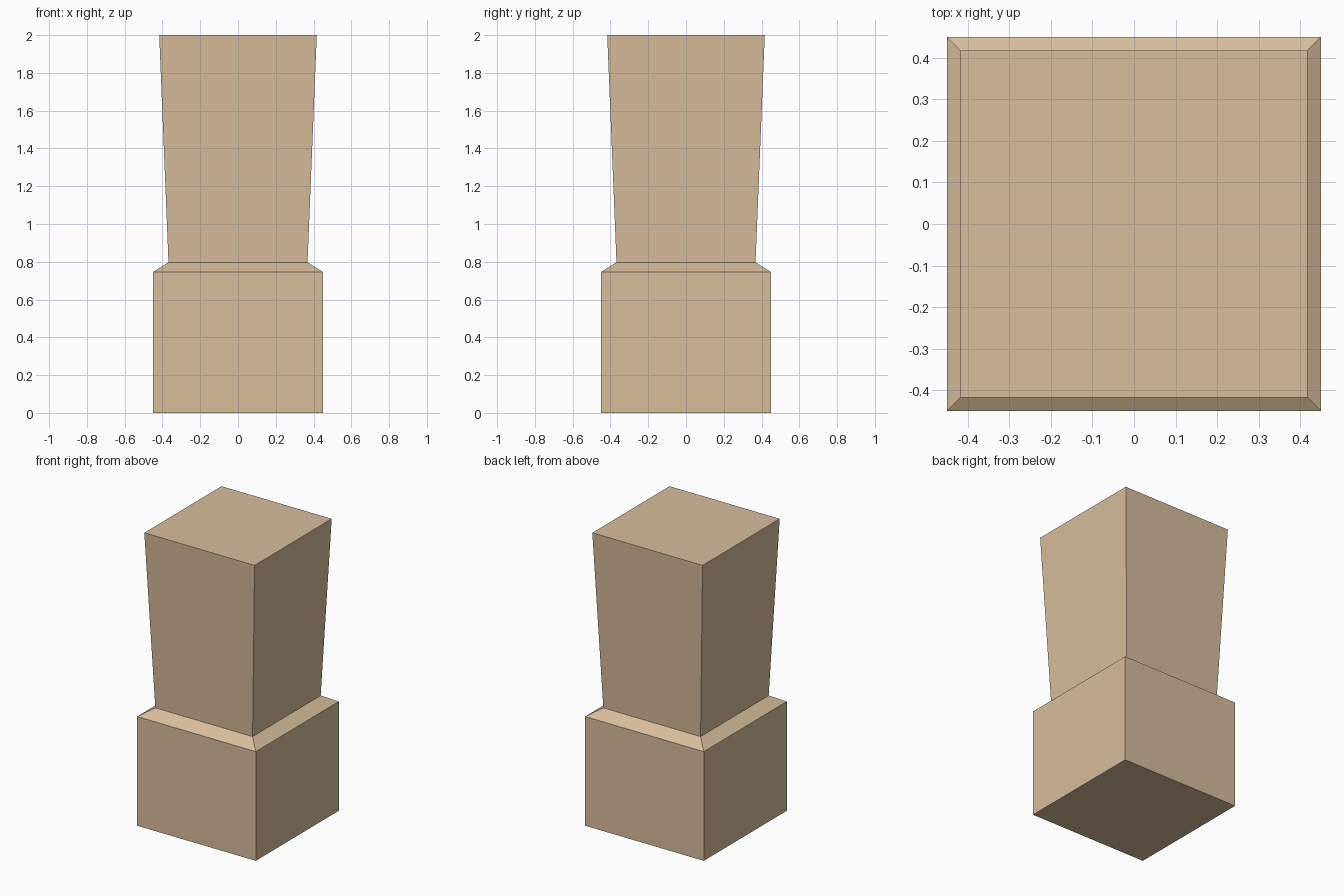
import bpy
import bmesh

cube = bpy.data.objects.get("Cube")
if cube:
    bpy.data.objects.remove(cube, do_unlink=True)

# Single sandstone colour
stone = bpy.data.materials.new("sandstone")
stone.use_nodes = True
colour = (0.68, 0.51, 0.33, 1.0)
stone.diffuse_color = colour
stone.node_tree.nodes["Principled BSDF"].inputs["Base Color"].default_value = colour


def square_column(name, profile):
    """Skin square rings, given as (half width, height), into a closed solid."""
    bm = bmesh.new()
    corners = ((-1, -1), (1, -1), (1, 1), (-1, 1))
    rings = [[bm.verts.new((x * w, y * w, z)) for x, y in corners]
             for w, z in profile]
    for low, high in zip(rings, rings[1:]):
        for i in range(4):
            j = (i + 1) % 4
            bm.faces.new((low[i], low[j], high[j], high[i]))
    bm.faces.new(rings[0][::-1])
    bm.faces.new(rings[-1])
    mesh = bpy.data.meshes.new(name)
    bm.to_mesh(mesh)
    bm.free()
    mesh.materials.append(stone)
    obj = bpy.data.objects.new(name, mesh)
    bpy.context.collection.objects.link(obj)
    return obj


# Square plinth, sloped shoulder and shaft that flares towards the top
square_column("stone_pillar", [(0.449, 0), (0.449, 0.747), (0.368, 0.797), (0.417, 2)])
